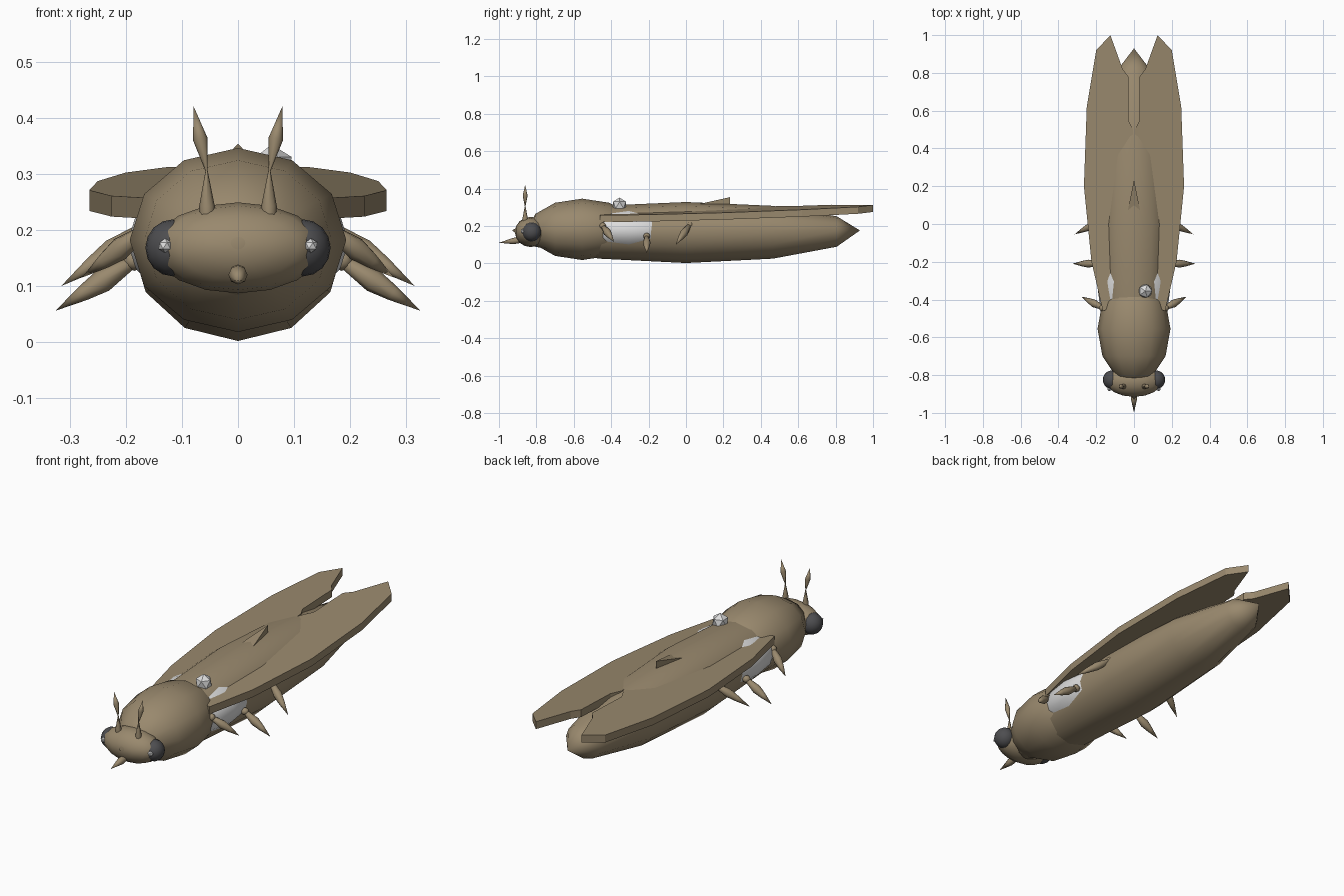
import bpy, bmesh, math
from mathutils import Vector, Matrix

if "Cube" in bpy.data.objects:
    bpy.data.objects.remove(bpy.data.objects["Cube"])


def material(name, rgb):
    m = bpy.data.materials.new(name)
    m.diffuse_color = (*rgb, 1)
    m.use_nodes = True
    m.node_tree.nodes["Principled BSDF"].inputs["Base Color"].default_value = m.diffuse_color
    return m


BROWN = material("shell_brown", (0.32, 0.25, 0.155))
DARK = material("eye_grey", (0.075, 0.075, 0.08))
WHITE = material("pale_grey", (0.72, 0.72, 0.72))


def finish(bm, name, mat, smooth=0):
    bmesh.ops.recalc_face_normals(bm, faces=bm.faces[:])
    me = bpy.data.meshes.new(name)
    bm.to_mesh(me)
    bm.free()
    ob = bpy.data.objects.new(name, me)
    bpy.context.collection.objects.link(ob)
    me.materials.append(mat)
    if smooth:
        bpy.ops.object.select_all(action='DESELECT')
        ob.select_set(True)
        bpy.context.view_layer.objects.active = ob
        bpy.ops.object.shade_smooth_by_angle(angle=math.radians(smooth))
    return ob


def ellipsoid(name, mat, center, radii, segs=12, rings=6, top=None):
    """UV sphere with its poles along y; top optionally flattens the upper half."""
    bm = bmesh.new()
    bmesh.ops.create_uvsphere(bm, u_segments=segs, v_segments=rings, radius=1)
    bmesh.ops.rotate(bm, verts=bm.verts[:], matrix=Matrix.Rotation(math.pi / 2, 3, 'X'))
    for v in bm.verts:
        rz = top if top and v.co.z > 0 else radii[2]
        v.co = Vector(center) + Vector((v.co.x * radii[0], v.co.y * radii[1], v.co.z * rz))
    return finish(bm, name, mat, 50)


def gem(name, mat, center, r):
    bm = bmesh.new()
    bmesh.ops.create_icosphere(bm, subdivisions=1, radius=r, matrix=Matrix.Translation(center))
    return finish(bm, name, mat)


def spindle(name, a, b, profile, sides=8):
    """Turned shape from a to b; profile is (fraction along, radius)."""
    a, b = Vector(a), Vector(b)
    q = (b - a).to_track_quat('Z', 'Y')
    bm = bmesh.new()
    rings = []
    for t, r in profile:
        c = a.lerp(b, t)
        n = sides if r else 1
        rings.append([bm.verts.new(c + q @ Vector((r * math.cos(i * math.tau / sides),
                     r * math.sin(i * math.tau / sides), 0))) for i in range(n)])
    for p, s in zip(rings, rings[1:]):
        for i in range(sides):
            j = (i + 1) % sides
            vs = [p[i % len(p)], p[j % len(p)], s[j % len(s)], s[i % len(s)]]
            bm.faces.new(list(dict.fromkeys(vs)))
    return finish(bm, name, BROWN, 50)


# Body
ellipsoid("abdomen", BROWN, (0, 0, 0.176), (0.19, 0.93, 0.174), top=0.152)
ellipsoid("thorax", BROWN, (0, -0.555, 0.182), (0.193, 0.29, 0.164))
ellipsoid("head", BROWN, (0, -0.83, 0.168), (0.15, 0.085, 0.081), 16, 8)
ellipsoid("side_patch", WHITE, (0, -0.305, 0.178), (0.197, 0.3, 0.125), 16, 8)
gem("back_gem", WHITE, (0.06, -0.355, 0.312), 0.04)
spindle("beak", (0, -0.88, 0.125), (0, -1.0, 0.11), [(0, 0), (0.02, 0.015), (0.35, 0.017), (1, 0)])

# Raised wedge on the back
bm = bmesh.new()
pts = [bm.verts.new(p) for p in ((-0.035, 0.06, 0.315), (0.035, 0.06, 0.315),
                                 (0, 0.235, 0.354), (0, 0.235, 0.28))]
for i in range(4):
    bm.faces.new(pts[:i] + pts[i + 1:])
finish(bm, "back_wedge", BROWN)

# Wing outline, sloped up to the rear and down to the outside
OUTLINE = [(0.165, -0.46), (0.225, -0.2), (0.265, 0.2), (0.25, 0.62), (0.2, 0.92),
           (0.125, 1.0), (0.06, 0.82), (0.03, 0.78), (0.03, 0.55), (0.005, 0.5),
           (0.005, 0.2), (0.04, -0.3), (0.1, -0.44)]


def wing_top(x, y):
    return 0.289 + 0.035 * y - 0.095 * x


SPINDLE = [(0, 0), (0.06, 0.012), (0.4, 0.021), (0.65, 0.014), (1, 0)]
LEGS = {"front": ((0.165, -0.445, 0.2), (0.278, -0.385, 0.115)),
        "middle": ((0.185, -0.21, 0.145), (0.325, -0.21, 0.056)),
        "rear": ((0.165, 0.02, 0.205), (0.315, -0.055, 0.1))}

for side, s in (("left", -1), ("right", 1)):
    bm = bmesh.new()
    up = [bm.verts.new((s * x, y, wing_top(x, y))) for x, y in OUTLINE]
    low = [bm.verts.new((s * x, y, wing_top(x, y) - 0.037)) for x, y in OUTLINE]
    bm.faces.new(up)
    bm.faces.new(low)
    for i in range(len(up)):
        j = (i + 1) % len(up)
        bm.faces.new((up[i], up[j], low[j], low[i]))
    finish(bm, side + "_wing", BROWN)

    # Legs with a small hip joint
    for part, (a, b) in LEGS.items():
        a, b = Vector((s * a[0], *a[1:])), Vector((s * b[0], *b[1:]))
        spindle(f"{side}_{part}_leg", a, b, SPINDLE)
        ellipsoid(f"{side}_{part}_hip", BROWN, a, (0.02, 0.018, 0.018), 8, 6)

    # Eyes and their highlights
    ellipsoid(side + "_eye", DARK, (s * 0.115, -0.825, 0.168), (0.05, 0.05, 0.051), 16, 10)
    gem(side + "_eye_highlight", WHITE, (s * 0.13, -0.872, 0.172), 0.013)

    # Two-jointed antennae
    elbow = (s * 0.056, -0.86, 0.305)
    spindle(side + "_antenna_base", (s * 0.055, -0.86, 0.215), elbow,
            [(0, 0), (0.05, 0.013), (0.3, 0.014), (1, 0.002)])
    spindle(side + "_antenna_tip", elbow, (s * 0.079, -0.86, 0.42),
            [(0, 0.002), (0.5, 0.013), (1, 0)])
